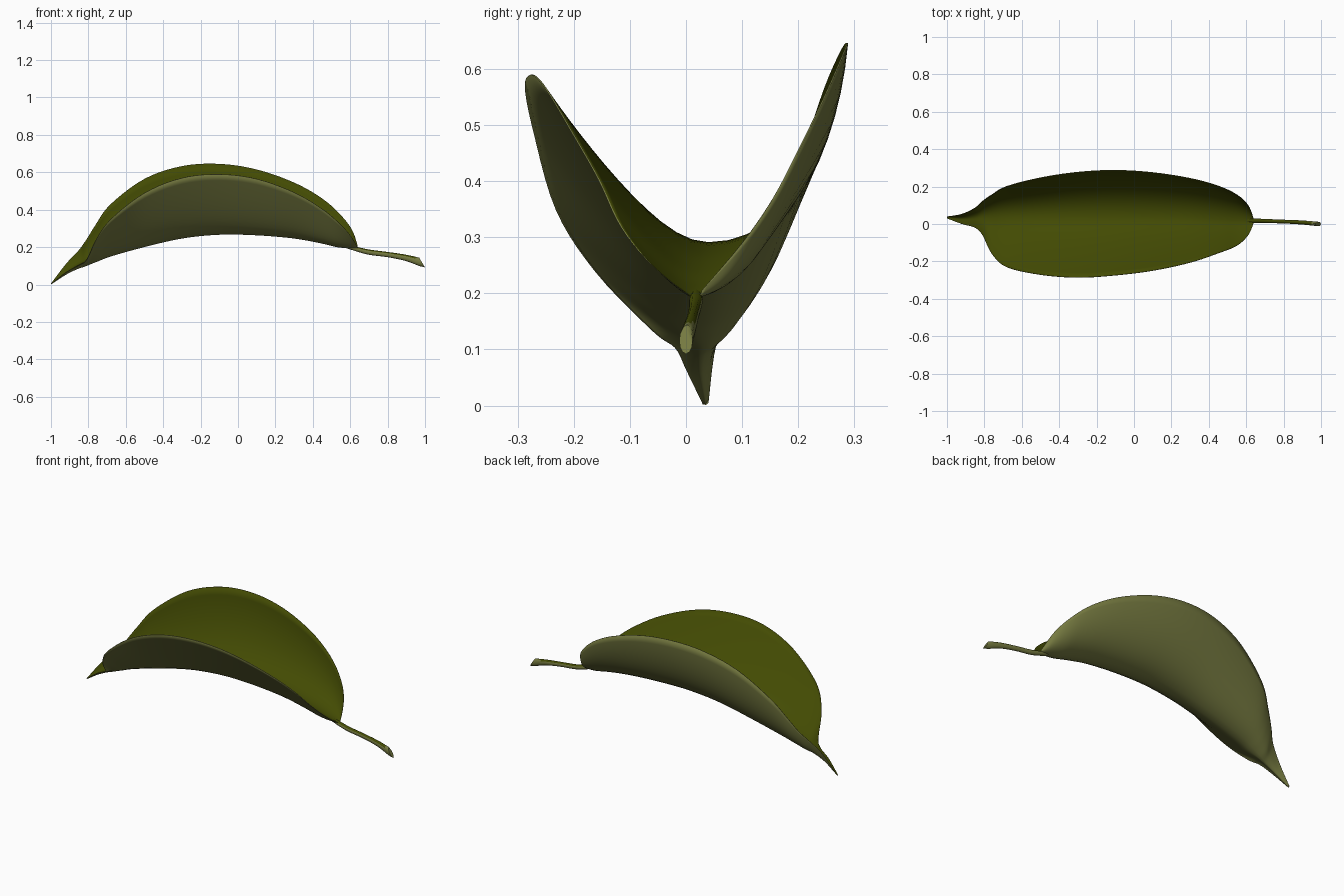
import bpy
import bmesh
from math import cos, sin, pi, sqrt, radians
from mathutils import Vector

cube = bpy.data.objects.get("Cube")
if cube:
    bpy.data.objects.remove(cube, do_unlink=True)


def make_material(name, colour):
    mat = bpy.data.materials.new(name)
    mat.use_nodes = True
    mat.diffuse_color = (*colour, 1)
    shader = next(n for n in mat.node_tree.nodes if n.type == 'BSDF_PRINCIPLED')
    shader.inputs["Base Color"].default_value = (*colour, 1)
    shader.inputs["Roughness"].default_value = 0.7
    return mat


upper_green = make_material("leaf upper green", (0.056, 0.07, 0.001))
under_olive = make_material("leaf underside olive", (0.18, 0.195, 0.052))


def finish(bm, name):
    mesh = bpy.data.meshes.new(name)
    bm.to_mesh(mesh)
    bm.free()
    obj = bpy.data.objects.new(name, mesh)
    bpy.context.collection.objects.link(obj)
    mesh.materials.append(upper_green)
    mesh.materials.append(under_olive)
    for poly in mesh.polygons:
        poly.use_smooth = True
    return obj


def smooth_rows(rows, steps):
    """Resample rows of numbers with a Catmull-Rom spline."""
    rows = [Vector(r) for r in rows]
    padded = [rows[0]] + rows + [rows[-1]]
    result = []
    for a, b, c, d in zip(padded, padded[1:], padded[2:], padded[3:]):
        for s in range(steps):
            t = s / steps
            result.append(b + (c - a) * (t / 2)
                          + (a * 2 - b * 5 + c * 4 - d) * (t * t / 2)
                          + (b * 3 - a - c * 3 + d) * (t ** 3 / 2))
    return result + [rows[-1]]


# Leaf blade sections in hundredths:
# x, midrib y and z, front rim y and z, back rim y and z
sections = [
    (-100, 3.5, 0.2, 3, 0.2, 4, 0.5),
    (-92, 2.5, 6.5, 0, 6.5, 5.3, 11),
    (-85, 2.5, 10.8, -2, 10.5, 8.5, 18.5),
    (-81, 3, 12.5, -6, 13.5, 12, 24),
    (-76, 3, 14.5, -16, 24, 15.5, 32),
    (-68, 3.5, 17.5, -23, 35, 20, 43),
    (-50, 4, 22.5, -27, 49, 24.6, 56.5),
    (-30, 4, 27, -28.5, 57, 27.6, 63.3),
    (-10, 4, 29, -27.3, 59, 28.6, 64.5),
    (10, 4, 28.7, -24.8, 56.5, 27.4, 61.5),
    (30, 3.5, 27, -20.5, 49.3, 24.3, 54.5),
    (45, 2.5, 24.3, -15.5, 40.5, 20.2, 46),
    (55, 2, 21.8, -11.5, 32, 15.5, 37),
    (61, 1.7, 20.3, -6, 25, 10, 29),
    (64, 1.5, 19.3, 0.5, 19.7, 2.8, 20.5),
]
HALF = 12      # strips on each side of the midrib


def fold(v, softness):
    """Height of the section, from 0 at the midrib to 1 at the rim."""
    return (sqrt(v * v + softness ** 2) - softness) / (sqrt(1 + softness ** 2) - softness)


bm = bmesh.new()
grid = []
weights = []
rows = smooth_rows(sections, 5)
for n, row in enumerate(rows):
    x, my, mz, fy, fz, by, bz = (c / 100 for c in row)
    end_fade = min(1, 0.05 + min(n, len(rows) - 1 - n) / 12)
    line = []
    for i in range(-HALF, HALF + 1):
        v = abs(i) / HALF
        # the back half is a deep bowl, the front half is flatter
        if i < 0:
            ey, ez, bulge, softness = fy, fz, 0.15, 0.28
        else:
            ey, ez, bulge, softness = by, bz, 0.8 * min(1, n / 20), 0.6
        spread = v * (1 + bulge * (1 - v))
        line.append(bm.verts.new((x, my + (ey - my) * spread,
                                  mz + (ez - mz) * fold(v, softness))))
        weights.append((0.12 + 0.88 * (1 - v) ** 2) * end_fade)
    grid.append(line)
for a, b in zip(grid, grid[1:]):
    for i in range(2 * HALF):
        bm.faces.new((a[i], b[i], b[i + 1], a[i + 1]))
blade = finish(bm, "leaf_blade")

# Blade thickness, thickest along the midrib, with the underside colour
group = blade.vertex_groups.new(name="thickness")
for i, w in enumerate(weights):
    group.add([i], w, 'REPLACE')
solid = blade.modifiers.new("thickness", 'SOLIDIFY')
solid.thickness = 0.024
solid.offset = -1
solid.vertex_group = group.name
solid.material_offset = 1
solid.material_offset_rim = 1

# Stalk path in hundredths: x, y, z, half width, half height
path = [
    (56, 2, 20.6, 0.5, 0.5),
    (63, 1.8, 19, 1.2, 1.2),
    (70, 1.6, 17.3, 1.1, 1.4),
    (80, 1.3, 16, 1, 1.4),
    (90, 0.8, 14.2, 1.1, 1.7),
    (98.5, 0, 11.6, 1.2, 2.4),
]
SIDES = 12
bm = bmesh.new()
rings = []
for row in smooth_rows(path, 4):
    x, y, z, w, h = (c / 100 for c in row)
    # the cut end leans, so the low side reaches furthest
    lean = 0.6 if x > 0.98 else 0
    rings.append([bm.verts.new((x - lean * h * sin(k * 2 * pi / SIDES),
                                y + w * cos(k * 2 * pi / SIDES),
                                z + h * sin(k * 2 * pi / SIDES)))
                  for k in range(SIDES)])
for a, b in zip(rings, rings[1:]):
    for k in range(SIDES):
        j = (k + 1) % SIDES
        bm.faces.new((a[k], a[j], b[j], b[k]))
bm.faces.new(rings[0])
bm.faces.new(rings[-1])
bmesh.ops.recalc_face_normals(bm, faces=bm.faces)
bm.normal_update()
# green along the top of the stalk, olive on its sides, base and cut end
for face in bm.faces:
    is_top = face.normal.z > 0.5 and face.calc_center_median().x < 0.95
    face.material_index = 0 if is_top else 1
stalk = finish(bm, "leaf_stalk")

# Smooth shading with a crisp rim
bpy.ops.object.select_all(action='DESELECT')
for obj in (blade, stalk):
    obj.select_set(True)
bpy.context.view_layer.objects.active = blade
bpy.ops.object.shade_smooth_by_angle(angle=radians(50))
